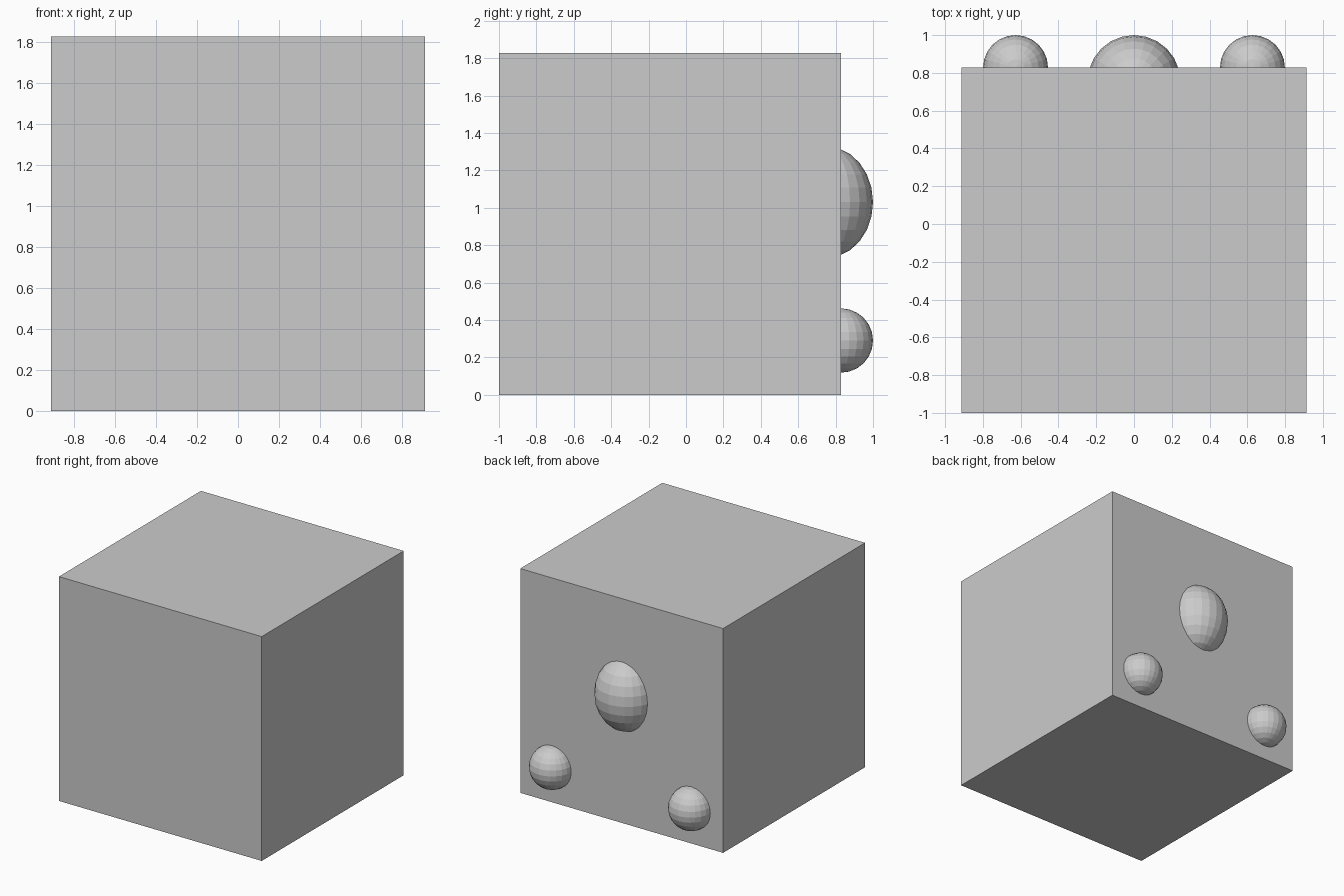
import bpy

# Remove the default cube if present
default = bpy.data.objects.get("Cube")
if default:
    bpy.data.objects.remove(default, do_unlink=True)

# One plain grey for everything
GREY = (0.6, 0.6, 0.6, 1.0)
grey = bpy.data.materials.new("plain_grey")
grey.use_nodes = True
grey.diffuse_color = GREY
grey.node_tree.nodes["Principled BSDF"].inputs["Base Color"].default_value = GREY

SIDE = 1.828
BACK = SIDE - 1  # y of the back face


def finish(name):
    obj = bpy.context.object
    obj.name = name
    obj.data.materials.append(grey)
    bpy.ops.object.shade_flat()
    return obj


def bump(name, centre, radii):
    """Faceted ellipsoid half sunk into the back face."""
    bpy.ops.mesh.primitive_uv_sphere_add(segments=24, ring_count=12, radius=1, location=centre)
    bpy.context.object.scale = radii
    bpy.ops.object.transform_apply(location=False, rotation=False, scale=True)
    return finish(name)


# Main block
bpy.ops.mesh.primitive_cube_add(size=SIDE, location=(0, BACK - SIDE / 2, SIDE / 2))
finish("block")

# Tall central bump
bump("centre_bump", (0, 0.754, 1.03), (0.246, 0.246, 0.297))

# Two round lower bumps
for side, x in (("left", 0.627), ("right", -0.627)):
    bump(side + "_lower_bump", (x, BACK, 0.29), (0.172, 0.172, 0.172))
